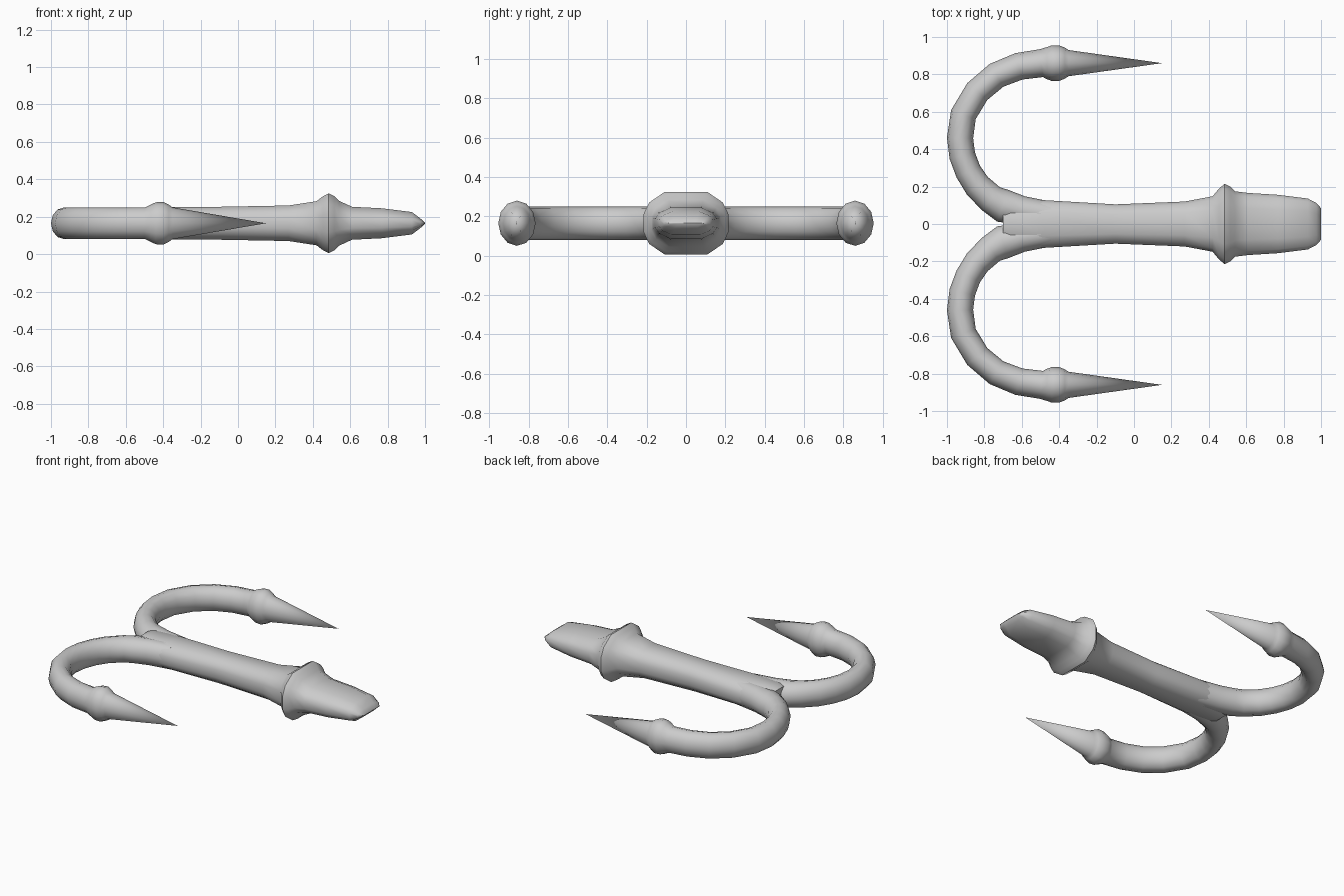
import bpy, bmesh, math
from mathutils import Vector

if "Cube" in bpy.data.objects:
    bpy.data.objects.remove(bpy.data.objects["Cube"])

ZC = 0.165  # height of the centre plane


def loft(name, stations, section, angle):
    """Skin a closed section along (x, y, half_width, half_height) stations."""
    bm = bmesh.new()
    rings = []
    for i, (x, y, w, h) in enumerate(stations):
        a = stations[max(i - 1, 0)]
        b = stations[min(i + 1, len(stations) - 1)]
        t = Vector((b[0] - a[0], b[1] - a[1])).normalized()
        n = Vector((-t.y, t.x))
        rings.append([bm.verts.new((x + n.x * w * u, y + n.y * w * u, ZC + h * v))
                      for u, v in section])
    k = len(section)
    for r, s in zip(rings, rings[1:]):
        for j in range(k):
            bm.faces.new((r[j], r[(j + 1) % k], s[(j + 1) % k], s[j]))
    bm.faces.new(rings[0])
    bm.faces.new(rings[-1])
    bmesh.ops.remove_doubles(bm, verts=bm.verts, dist=0.0005)
    bmesh.ops.recalc_face_normals(bm, faces=bm.faces)
    me = bpy.data.meshes.new(name)
    bm.to_mesh(me)
    bm.free()
    ob = bpy.data.objects.new(name, me)
    bpy.context.collection.objects.link(ob)
    bpy.ops.object.select_all(action='DESELECT')
    ob.select_set(True)
    bpy.context.view_layer.objects.active = ob
    bpy.ops.object.shade_smooth_by_angle(angle=math.radians(angle))
    return ob


# Shank with raised collar and flattened wedge end
q = [(1, 0.3), (0.87, 0.66), (0.5, 1)]
half = q + [(-u, v) for u, v in reversed(q)]
rounded = half + [(-u, -v) for u, v in half]
shank = [(-0.70, 0.09, 0.07), (-0.66, 0.11, 0.08), (-0.49, 0.128, 0.085),
         (-0.10, 0.105, 0.088), (0.27, 0.12, 0.095), (0.42, 0.148, 0.118),
         (0.455, 0.19, 0.145), (0.485, 0.215, 0.16), (0.515, 0.2, 0.145),
         (0.54, 0.175, 0.12), (0.61, 0.166, 0.088), (0.77, 0.156, 0.08),
         (0.93, 0.136, 0.06), (0.975, 0.112, 0.026), (1.0, 0.085, 0.002)]
loft("shank", [(x, 0, w, h) for x, w, h in shank], rounded, 50)

# Curled hook with a small ring and a long spike, mirrored across y
circle = [(math.cos(2 * math.pi * i / 12), math.sin(2 * math.pi * i / 12)) for i in range(12)]
path = [(-0.45, 0.05, 0.07), (-0.60, 0.072, 0.078), (-0.70, 0.097, 0.09),
        (-0.765, 0.135, 0.078), (-0.838, 0.205, 0.073), (-0.886, 0.28, 0.07),
        (-0.918, 0.365, 0.07), (-0.93, 0.46, 0.07), (-0.912, 0.585, 0.07),
        (-0.838, 0.708, 0.07), (-0.735, 0.795, 0.071), (-0.615, 0.843, 0.073),
        (-0.495, 0.86, 0.075)]
stations = [(x, y, r, 0.085) for x, y, r in path]
stations += [(x, 0.86, w, h) for x, w, h in [
    (-0.465, 0.086, 0.1), (-0.44, 0.095, 0.112), (-0.40, 0.095, 0.115),
    (-0.37, 0.083, 0.1), (-0.35, 0.07, 0.085), (0.15, 0.0001, 0.0001)]]
hook = loft("hooks", stations, circle, 50)
mirror = hook.modifiers.new("other_hook", 'MIRROR')
mirror.use_axis = (False, True, False)
mirror.use_mirror_merge = False
